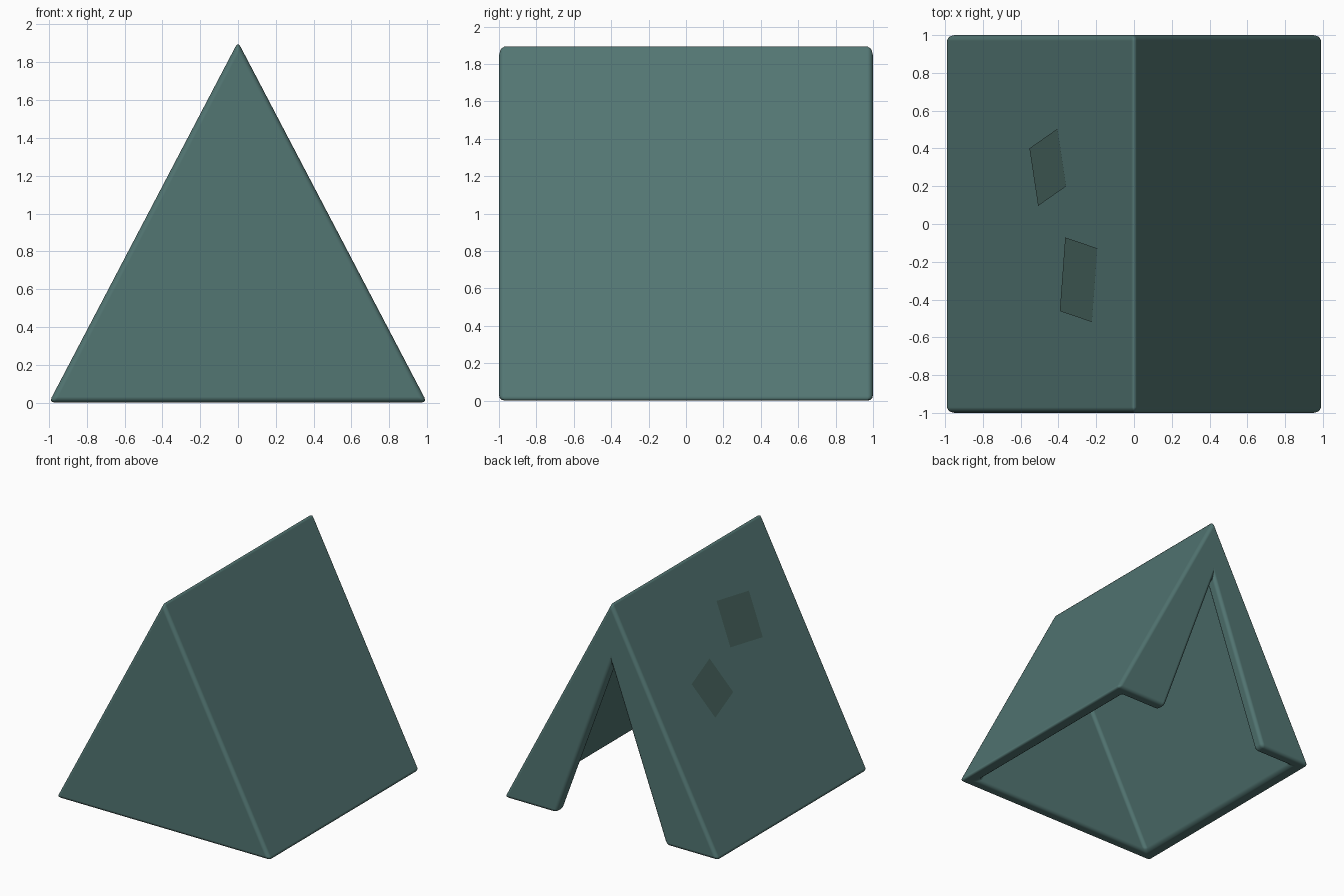
import bpy, bmesh, math
from mathutils import Matrix, Vector

if "Cube" in bpy.data.objects:
    bpy.data.objects.remove(bpy.data.objects["Cube"])

W, H, T = 1.0, 1.908, 0.10          # half width, ridge height, wall thickness
DW, DH = 0.51, 1.39                 # door half width and height
slope = math.atan2(H, W)
IW = W - T / math.sin(slope)        # inner half width
IH = IW * H / W                     # inner ridge height


def material(name, rgb):
    m = bpy.data.materials.new(name)
    m.diffuse_color = (*rgb, 1)
    m.use_nodes = True
    m.node_tree.nodes["Principled BSDF"].inputs["Base Color"].default_value = m.diffuse_color
    return m


canvas = material("canvas", (0.085, 0.18, 0.17))
dark_canvas = material("dark_canvas", (0.063, 0.125, 0.112))


def add_object(name, bm, mat):
    me = bpy.data.meshes.new(name)
    bm.to_mesh(me)
    bm.free()
    ob = bpy.data.objects.new(name, me)
    bpy.context.collection.objects.link(ob)
    me.materials.append(mat)
    return ob


# Tent shell: hollow triangular prism, open below, door in the back wall
bm = bmesh.new()


def triangle(w, h, y):
    return [bm.verts.new(p) for p in ((-w, y, 0), (0, y, h), (w, y, 0))]


of, ob_ = triangle(W, H, -1), triangle(W, H, 1)
inf, inb = triangle(IW, IH, -1 + T), triangle(IW, IH, 1 - T)
do, di = triangle(DW, DH, 1), triangle(DW, DH, 1 - T)

bm.faces.new(of)                                   # front wall, outside and inside
bm.faces.new(inf)
for a, b in ((of, ob_), (inf, inb), (do, di)):     # roof slopes and door jambs
    for i in (0, 1):
        bm.faces.new((a[i], a[i + 1], b[i + 1], b[i]))
for wall, door in ((ob_, do), (inb, di)):          # back wall around the door
    bm.faces.new(wall + door[::-1])
bm.faces.new((do[0], ob_[0], of[0], of[2], ob_[2], do[2],
              di[2], inb[2], inf[2], inf[0], inb[0], di[0]))   # bottom rim
bmesh.ops.recalc_face_normals(bm, faces=bm.faces)
tent = add_object("tent_shell", bm, canvas)

bev = tent.modifiers.new("soft_edges", 'BEVEL')
bev.width = 0.03
bev.segments = 3
bev.limit_method = 'ANGLE'
bev.angle_limit = math.radians(30)
bev.harden_normals = True
for p in tent.data.polygons:
    p.use_smooth = True


# Sewn patches lying on the left slope
def patch(name, x, y, size_u, size_v, angle):
    u = Vector((W, 0, H)).normalized()
    v = Vector((0, 1, 0))
    n = u.cross(v)
    frame = Matrix((u, v, n)).transposed().to_4x4()
    frame.translation = Vector((x, y, H * (1 + x / W))) + n * 0.004
    bm = bmesh.new()
    bmesh.ops.create_grid(bm, x_segments=1, y_segments=1, size=0.5)
    bm.transform(frame @ Matrix.Rotation(math.radians(angle), 4, 'Z')
                 @ Matrix.Diagonal((size_u, size_v, 1, 1)))
    add_object(name, bm, dark_canvas)


patch("patch_back", -0.453, 0.30, 0.335, 0.32, 18)
patch("patch_front", -0.29, -0.295, 0.37, 0.395, -9)
